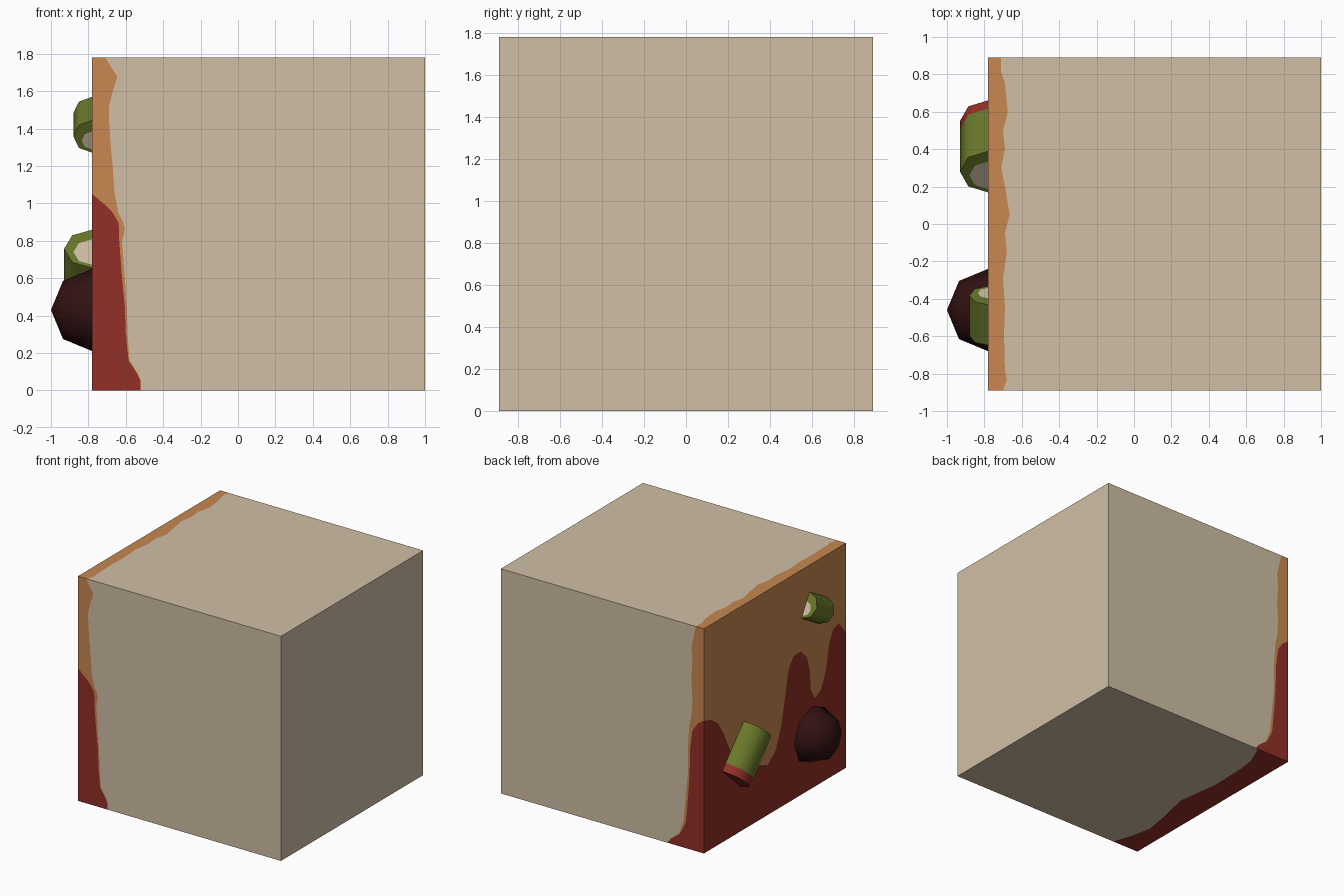
import bpy, bmesh, math
from mathutils import Vector

if "Cube" in bpy.data.objects:
    bpy.data.objects.remove(bpy.data.objects["Cube"])


def material(name, rgb):
    m = bpy.data.materials.new(name)
    lin = [(c / 255 / 12.92) if c < 10 else ((c / 255 + 0.055) / 1.055) ** 2.4 for c in rgb]
    m.diffuse_color = (*lin, 1)
    m.use_nodes = True
    m.node_tree.nodes["Principled BSDF"].inputs["Base Color"].default_value = m.diffuse_color
    return m


BEIGE = material("beige", (208, 191, 165))
ORANGE = material("burnt orange", (200, 135, 80))
RED = material("dark red", (147, 47, 39))
GREEN = material("olive green", (106, 121, 42))
DARK = material("very dark maroon", (50, 17, 18))


def finish(name, bm, mats):
    me = bpy.data.meshes.new(name)
    bm.to_mesh(me)
    bm.free()
    for m in mats:
        me.materials.append(m)
    ob = bpy.data.objects.new(name, me)
    bpy.context.collection.objects.link(ob)
    return ob


X0, Y0, S = -0.78, 0.89, 1.78
CENTRE = Vector((0.11, 0, 0.89))


def painted_side(bm, origin, along, across, rows, mats):
    """Flat side split in bands; each row is (position, band edge, band edge, ...)."""
    o, u, v = Vector(origin), Vector(along), Vector(across)
    for a, b in zip(rows, rows[1:]):
        ea, eb = (0, *a[1:], S), (0, *b[1:], S)
        for i, mat in enumerate(mats):
            pts = []
            for s, w in ((a[0], ea[i]), (a[0], ea[i + 1]), (b[0], eb[i + 1]), (b[0], eb[i])):
                p = o + u * s + v * w
                if not any((p - q).length < 1e-5 for q in pts):
                    pts.append(p)
            if len(pts) < 3:
                continue
            f = bm.faces.new([bm.verts.new(p) for p in pts])
            f.material_index = mat
            f.normal_update()
            if f.normal.dot(f.calc_center_median() - CENTRE) < 0:
                f.normal_flip()


# Block: material slots 0 beige, 1 orange, 2 red
bm = bmesh.new()
front = [(0, .26, .26), (.05, .26, .26), (.09, .24, .245), (.16, .195, .2), (.3, .18, .19),
         (.45, .175, .185), (.6, .16, .175), (.8, .145, .16), (.86, .145, .175), (.9, .14, .165),
         (.95, .11, .14), (1, .06, .13), (1.05, 0, .12), (1.2, 0, .11), (1.3, 0, .1),
         (1.45, 0, .09), (1.52, 0, .09), (1.6, 0, .11), (1.68, 0, .135), (1.73, 0, .1), (S, 0, .07)]
back = [(0, .32, .32), (.04, .29, .29), (.1, .21, .22), (.2, .16, .18), (.4, .14, .16),
        (.6, .125, .14), (.8, .12, .14), (.95, .1, .13), (1.02, .05, .12), (1.05, 0, .11),
        (1.2, 0, .1), (1.35, 0, .11), (1.5, 0, .1), (1.6, 0, .11), (S, 0, .07)]
top = [(0, .08), (.06, .1), (.1, .09), (.3, .085), (.45, .09), (.6, .08), (.74, .1), (.84, .09),
       (.94, .115), (1.09, .09), (1.19, .07), (1.29, .09), (1.39, .08), (1.49, .105), (1.64, .09),
       (1.7, .07), (S, .07)]
bottom = [(0, .24), (.14, .19), (.33, .15), (.56, .19), (.8, .246), (1.16, .197), (1.47, .207),
          (1.61, .226), (S, .3)]
# dripping boundary, position measured from the back edge
drips = [(0, 1.05), (.08, 1.03), (.18, .96), (.25, .85), (.33, .69), (.5, .52), (.73, .42),
         (.8, .395), (.9, .475), (.97, .645), (1.02, .864), (1.06, 1.05), (1.12, 1.135),
         (1.21, 1.14), (1.29, 1.064), (1.326, .947), (1.338, .784), (1.39, .7), (1.465, .737),
         (1.53, .87), (1.566, 1.054), (1.616, 1.155), (1.69, 1.18), (S, 1.07)]
X, Y, Z = (1, 0, 0), (0, 1, 0), (0, 0, 1)
painted_side(bm, (X0, -Y0, 0), Z, X, front, (2, 1, 0))
painted_side(bm, (X0, Y0, 0), Z, X, back, (2, 1, 0))
painted_side(bm, (X0, -Y0, S), Y, X, top, (1, 0))
painted_side(bm, (X0, -Y0, 0), Y, X, bottom, (2, 0))
painted_side(bm, (X0, Y0, 0), (0, -1, 0), Z, drips, (2, 1))
painted_side(bm, (X0 + S, -Y0, 0), Y, Z, [(0,), (S,)], (0,))
bmesh.ops.remove_doubles(bm, verts=bm.verts, dist=1e-5)
finish("painted_block", bm, [BEIGE, ORANGE, RED])


def tube(name, centre, axis, up, rings, mats):
    """Eight-sided tube; rings are (position, radius, shift), mats cover cap, walls, cap."""
    bm = bmesh.new()
    c, a, up = Vector(centre), Vector(axis), Vector(up)
    loops = []
    for s, r, shift in rings:
        loops.append([bm.verts.new(c + a * s + Vector(X) * r * math.cos(k * math.pi / 4)
                                   + up * (r * math.sin(k * math.pi / 4) + shift)) for k in range(8)])
    faces = [(bm.faces.new(loops[0]), mats[0])]
    for i in range(len(loops) - 1):
        p, q = loops[i], loops[i + 1]
        wall = rings[i][0] != rings[i + 1][0]
        for k in range(8):
            f = bm.faces.new((p[k], p[k - 1], q[k - 1], q[k]))
            f.smooth = wall
            faces.append((f, mats[i + 1]))
    faces.append((bm.faces.new(loops[-1][::-1]), mats[-1]))
    for f, m in faces:
        f.material_index = m
    bmesh.ops.recalc_face_normals(bm, faces=bm.faces)
    # keep the rims sharp
    for e in bm.edges:
        if len(e.link_faces) == 2 and e.calc_face_angle(0) > 1.2:
            e.smooth = False
    finish(name, bm, [GREEN, BEIGE, RED])


# Short tube, open at both ends
tube("short_tube", (X0, -.49, 1.42), (0, .866, .5), (0, -.5, .866),
     [(.125, .055, -.025), (.125, .1, 0), (-.125, .1, 0), (-.125, .055, -.025)], (1, 0, 0, 0, 1))
# Long tube with a red lower end
tube("long_tube", (X0, .415, .61), (0, -.68, .733), (0, .733, .68),
     [(.2, .1, -.025), (.2, .15, 0), (-.135, .15, 0), (-.2, .15, 0)], (1, 0, 0, 2, 2))

# Dark round lump
bpy.ops.mesh.primitive_uv_sphere_add(segments=8, ring_count=4, radius=.22,
                                     location=(X0, -.46, .43), rotation=(0, math.pi / 2, 0))
lump = bpy.context.object
lump.name = "dark_lump"
lump.data.materials.append(DARK)
bpy.ops.object.shade_smooth()
